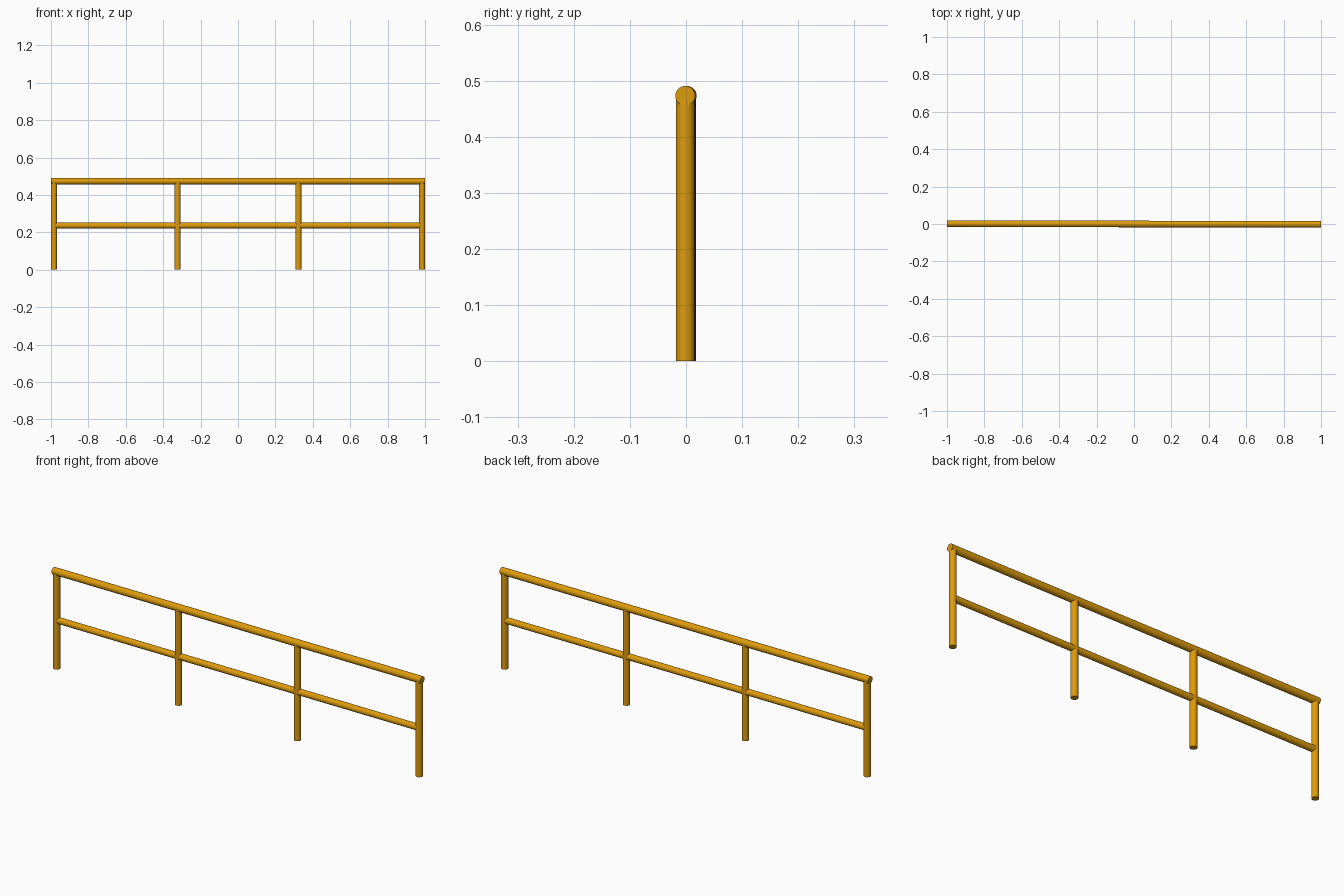
import bpy, math
from mathutils import Vector

if "Cube" in bpy.data.objects:
    bpy.data.objects.remove(bpy.data.objects["Cube"])

paint = bpy.data.materials.new("amber paint")
paint.diffuse_color = (0.73, 0.33, 0.004, 1)
paint.use_nodes = True
paint.node_tree.nodes["Principled BSDF"].inputs["Base Color"].default_value = paint.diffuse_color

SKEW = -0.0015  # the run is turned very slightly about z


def tube(name, start, end, radius):
    """Capped round tube between two points."""
    a, b = Vector(start), Vector(end)
    axis = b - a
    bpy.ops.mesh.primitive_cylinder_add(
        vertices=32, radius=radius, depth=axis.length, location=(a + b) / 2,
        rotation=axis.to_track_quat('Z', 'Y').to_euler())
    obj = bpy.context.object
    obj.name = name
    obj.data.materials.append(paint)
    bpy.ops.object.shade_smooth_by_angle(angle=math.radians(40))
    return obj


# Long horizontal rails
tube("top_rail", (-1, -SKEW, 0.473), (1, SKEW, 0.473), 0.0175)
tube("middle_rail", (-0.984, -SKEW, 0.236), (0.984, SKEW, 0.236), 0.0155)

# Upright posts, ending inside the top rail
for i, x in enumerate((-0.984, -0.323, 0.323, 0.984)):
    tube(f"post_{i + 1}", (x, SKEW * x, 0), (x, SKEW * x, 0.468), 0.0165)
